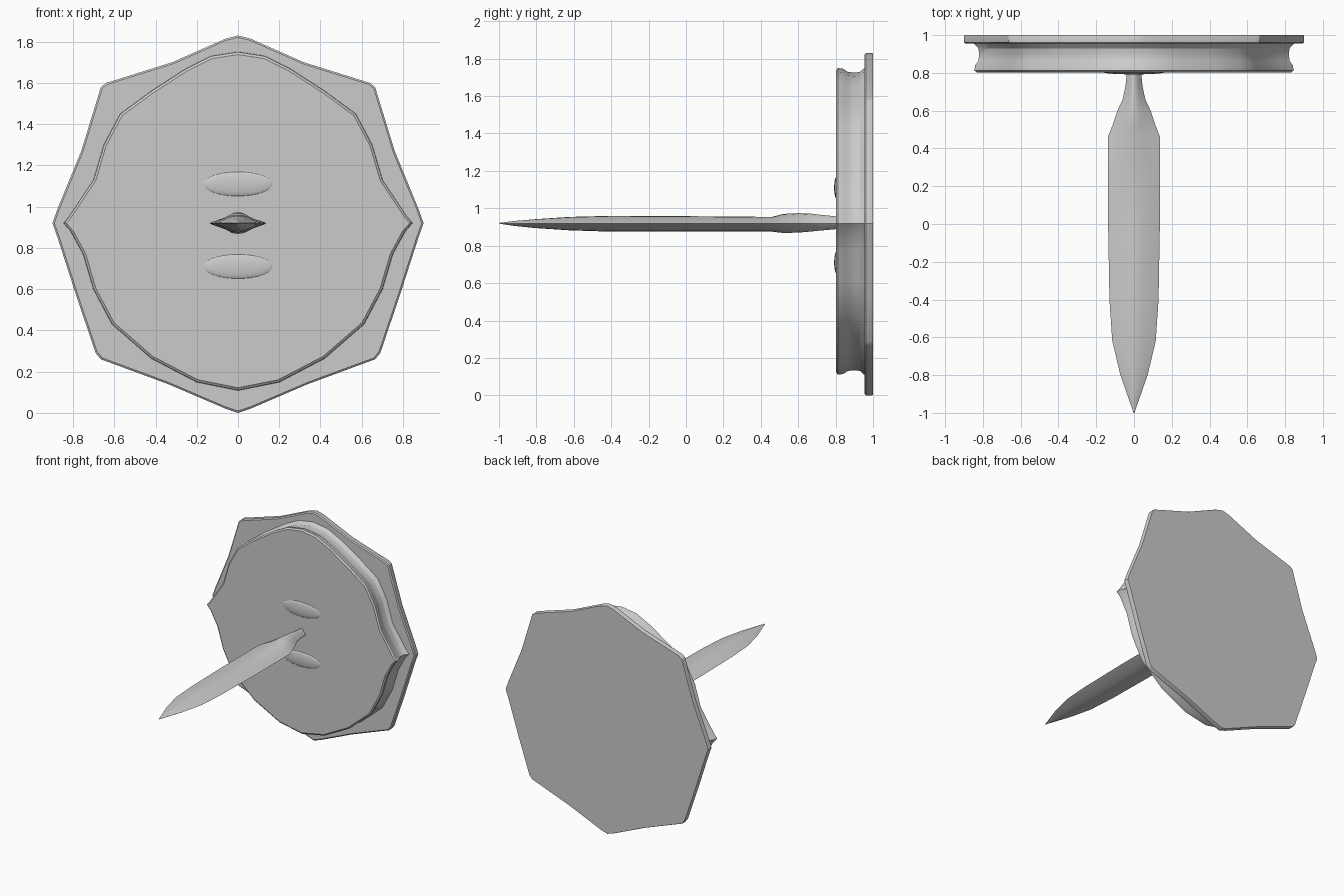
import bpy, bmesh, math

if "Cube" in bpy.data.objects:
    bpy.data.objects.remove(bpy.data.objects["Cube"])

CZ = 0.92  # height of the blade axis and plate centre


def mirrored(half):
    """Close a right-hand outline (top to bottom) with its left mirror."""
    return half + [(-x, z) for x, z in reversed(half[1:-1])]


def scaled(outline, s):
    return [(x * s, CZ + (z - CZ) * s) for x, z in outline]


def loft(name, sections, angle=30):
    """Skin a list of (y, outline) sections and cap both ends."""
    bm = bmesh.new()
    rings = [[bm.verts.new((x, y, z)) for x, z in o] for y, o in sections]
    n = len(rings[0])
    for a, b in zip(rings, rings[1:]):
        for i in range(n):
            j = (i + 1) % n
            bm.faces.new((a[i], a[j], b[j], b[i]))
    bm.faces.new(rings[0])
    bm.faces.new(rings[-1][::-1])
    bmesh.ops.recalc_face_normals(bm, faces=bm.faces)
    me = bpy.data.meshes.new(name)
    bm.to_mesh(me)
    bm.free()
    ob = bpy.data.objects.new(name, me)
    bpy.context.collection.objects.link(ob)
    smooth(ob, angle)
    return ob


def smooth(ob, angle):
    bpy.ops.object.select_all(action='DESELECT')
    ob.select_set(True)
    bpy.context.view_layer.objects.active = ob
    bpy.ops.object.shade_smooth_by_angle(angle=math.radians(angle))


# Thin octagonal back plate with slightly hollow sides
plate = mirrored([(0, 1.83), (0.06, 1.815), (0.32, 1.70), (0.64, 1.6), (0.665, 1.58),
                  (0.76, 1.27), (0.875, 0.99), (0.9, 0.92), (0.875, 0.85), (0.785, 0.57),
                  (0.69, 0.29), (0.665, 0.26), (0.34, 0.14), (0.06, 0.02), (0, 0.0)])
loft("back_plate", [(0.955, scaled(plate, 0.99)), (0.962, plate),
                    (0.995, plate), (1.0, scaled(plate, 0.997))])

# Raised front drum with a hollowed rim and side points
drum = mirrored([(0, 1.75), (0.13, 1.73), (0.25, 1.67), (0.42, 1.56), (0.57, 1.45),
                 (0.65, 1.30), (0.70, 1.13), (0.78, 1.01), (0.82, 0.95), (0.845, 0.92),
                 (0.81, 0.88), (0.75, 0.77), (0.70, 0.60), (0.61, 0.43), (0.42, 0.265),
                 (0.2, 0.15), (0, 0.11)])
loft("front_drum", [(y, scaled(drum, s)) for y, s in
                    [(0.803, 0.985), (0.812, 1.0), (0.84, 0.995), (0.865, 0.975),
                     (0.90, 0.97), (0.93, 0.975), (0.958, 1.005)]])


def lens(w, up, down):
    """Blade section: sharp side edges, rounded ridges above and below."""
    prof = [(0, 1), (0.25, 0.92), (0.55, 0.55), (0.9, 0.17), (1, 0)]
    right = [(x * w, CZ + h * up) for x, h in prof]
    right += [(x * w, CZ - h * down) for x, h in reversed(prof[:-1])]
    return mirrored(right)


# Blade with pointed tip, thickened collar and narrow neck
blade = [(-1.0, 0.002, 0.002, 0.002), (-0.92, 0.03, 0.012, 0.014), (-0.8, 0.072, 0.022, 0.026),
         (-0.62, 0.115, 0.034, 0.038), (-0.4, 0.13, 0.04, 0.045), (0.0, 0.137, 0.038, 0.045),
         (0.46, 0.138, 0.034, 0.045), (0.52, 0.115, 0.05, 0.052), (0.60, 0.088, 0.054, 0.05),
         (0.66, 0.06, 0.052, 0.045), (0.73, 0.045, 0.044, 0.038), (0.82, 0.036, 0.035, 0.03)]
loft("blade", [(y, lens(w, u, d)) for y, w, u, d in blade], 40)

# Shallow swellings on the drum face, above and below the blade
for name, z in (("upper", 1.11), ("lower", 0.71)):
    bpy.ops.mesh.primitive_uv_sphere_add(segments=32, ring_count=16, location=(0, 0.806, z))
    ob = bpy.context.object
    ob.name = name + "_face_swelling"
    ob.scale = (0.17, 0.014, 0.06)
    bpy.ops.object.transform_apply(location=False, rotation=False, scale=True)
    smooth(ob, 60)
